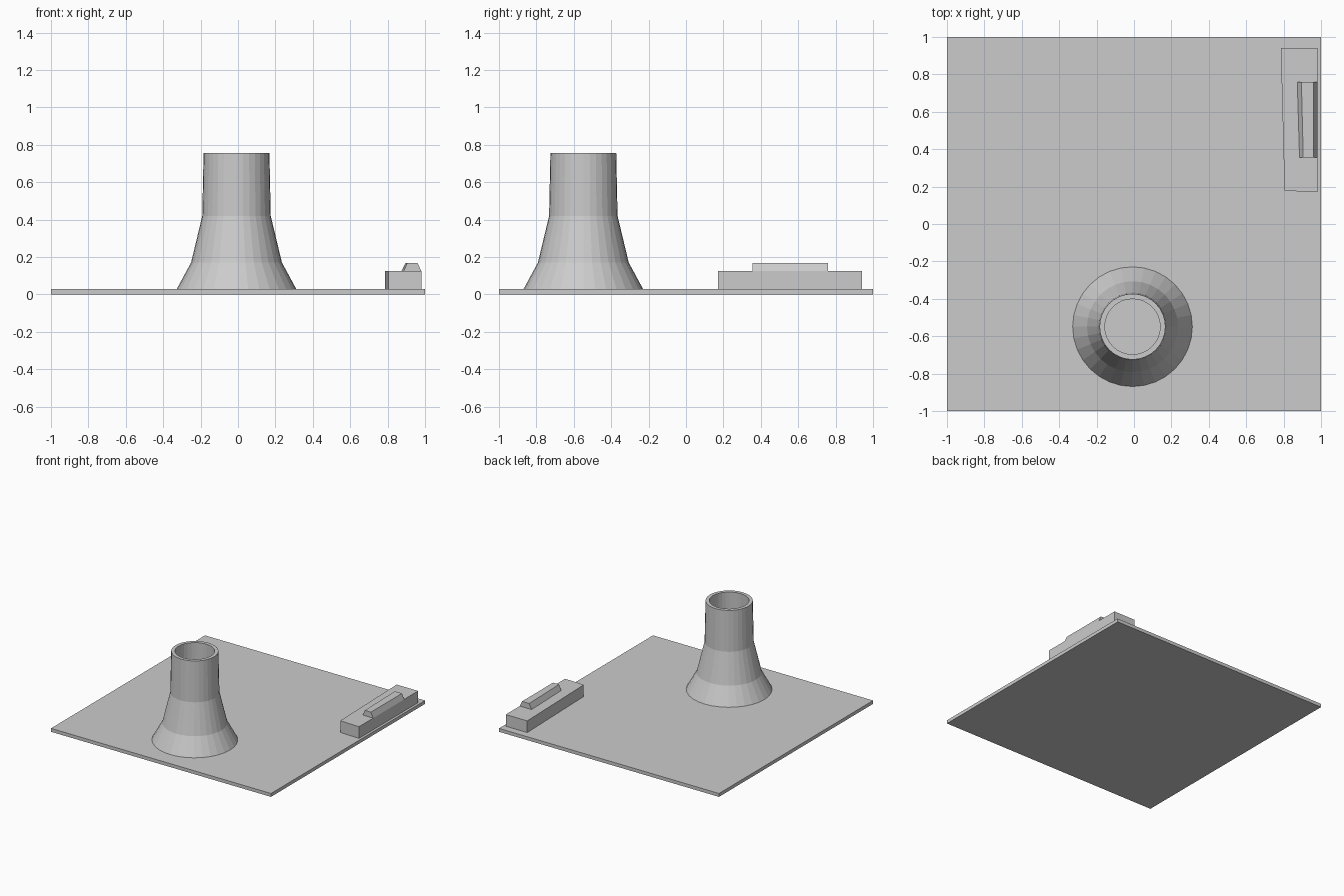
import bpy, bmesh, math

if "Cube" in bpy.data.objects:
    bpy.data.objects.remove(bpy.data.objects["Cube"])

def make_object(name, bm):
    bmesh.ops.recalc_face_normals(bm, faces=bm.faces[:])
    mesh = bpy.data.meshes.new(name)
    bm.to_mesh(mesh)
    bm.free()
    obj = bpy.data.objects.new(name, mesh)
    bpy.context.collection.objects.link(obj)
    return obj

def frustum(name, lower, upper, z0, z1):
    """Solid between two matching outlines at heights z0 and z1."""
    bm = bmesh.new()
    lo = [bm.verts.new((x, y, z0)) for x, y in lower]
    hi = [bm.verts.new((x, y, z1)) for x, y in upper]
    bm.faces.new(lo)
    bm.faces.new(hi)
    n = len(lo)
    for i in range(n):
        j = (i + 1) % n
        bm.faces.new((lo[i], lo[j], hi[j], hi[i]))
    return make_object(name, bm)

def lathe(name, profile, centre, sides):
    """Closed (radius, z) profile revolved around a vertical axis."""
    bm = bmesh.new()
    rings = []
    for r, z in profile:
        rings.append([bm.verts.new((centre[0] + r * math.cos(a), centre[1] + r * math.sin(a), z))
                      for a in (2 * math.pi * i / sides for i in range(sides))])
    for k, ring in enumerate(rings):
        nxt = rings[(k + 1) % len(rings)]
        for i in range(sides):
            j = (i + 1) % sides
            bm.faces.new((ring[i], ring[j], nxt[j], nxt[i]))
    return make_object(name, bm)

# Thin square ground plate
square = [(-1, -1), (1, -1), (1, 1), (-1, 1)]
frustum("base_plate", square, square, 0, 0.028)

# Hollow flared cooling tower
outer = [(0.32, 0.028), (0.243, 0.17), (0.183, 0.42), (0.176, 0.757)]
inner = [(r - 0.028, z) for r, z in reversed(outer)]
lathe("cooling_tower", outer + inner, (-0.008, -0.549), 32)

# Slightly tapered building
walls = [(0.805, 0.178), (0.98, 0.17), (0.98, 0.94), (0.785, 0.94)]
frustum("building", walls, walls, 0.028, 0.124)

# Sloped roof ridge with upright ends
frustum("roof_ridge",
        [(0.885, 0.355), (0.98, 0.355), (0.98, 0.758), (0.873, 0.758)],
        [(0.905, 0.355), (0.96, 0.355), (0.96, 0.758), (0.895, 0.758)],
        0.124, 0.168)
